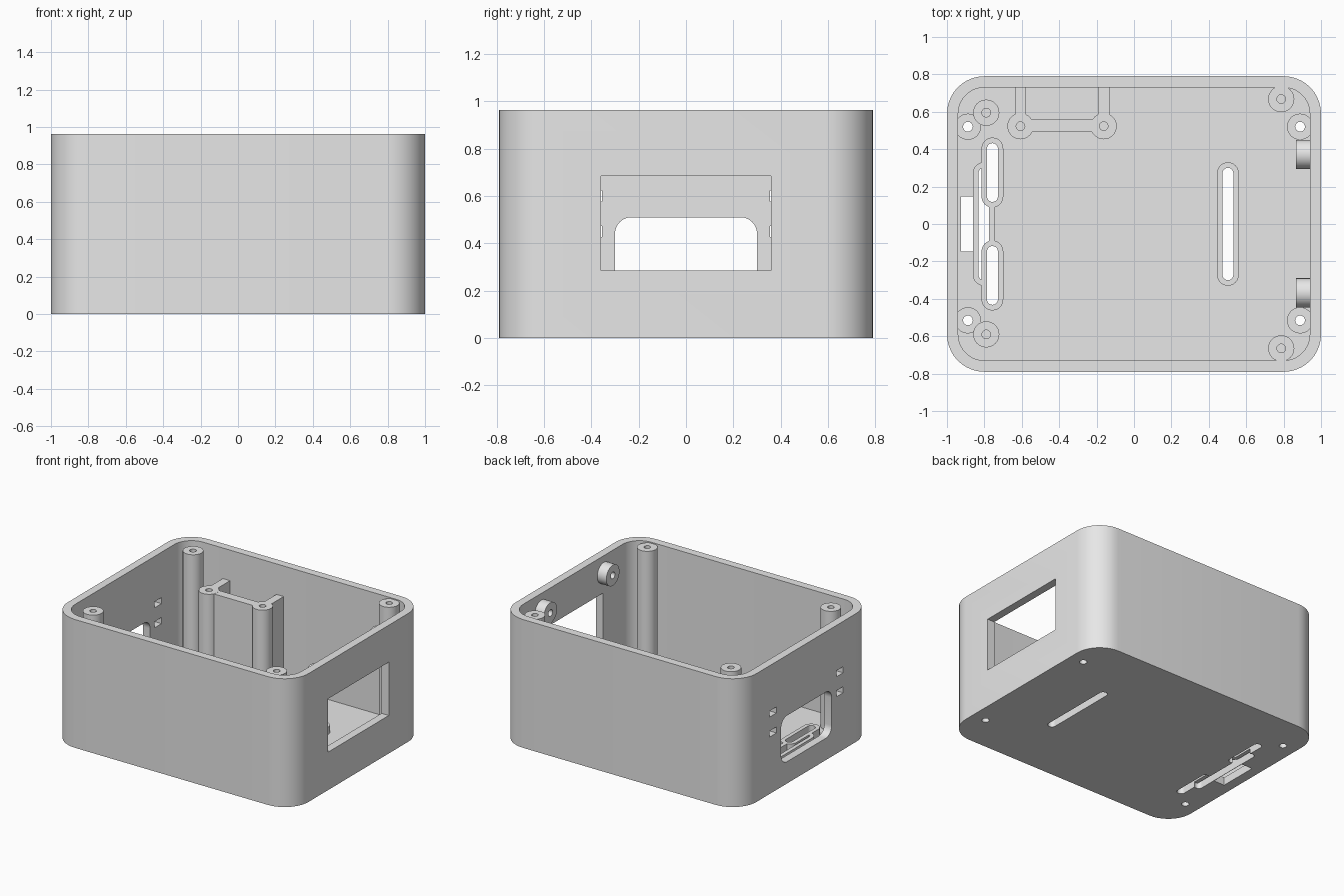
import bpy, bmesh, math

if "Cube" in bpy.data.objects:
    bpy.data.objects.remove(bpy.data.objects["Cube"], do_unlink=True)

GREY = (0.8, 0.8, 0.8, 1.0)
plastic = bpy.data.materials.new("grey plastic")
plastic.use_nodes = True
plastic.diffuse_color = GREY
plastic.node_tree.nodes["Principled BSDF"].inputs["Base Color"].default_value = GREY


def outline(cx, cy, hx, hy, r=0.0, seg=10):
    """Rounded rectangle; also gives slots, circles and plain boxes."""
    if r == 0:
        return [(cx + sx * hx, cy + sy * hy) for sx, sy in ((1, 1), (-1, 1), (-1, -1), (1, -1))]
    pts = []
    for q, (sx, sy) in enumerate(((1, 1), (-1, 1), (-1, -1), (1, -1))):
        for i in range(seg + 1):
            a = math.pi / 2 * (q + i / seg)
            p = (cx + sx * (hx - r) + r * math.cos(a), cy + sy * (hy - r) + r * math.sin(a))
            if not pts or math.dist(p, pts[-1]) > 1e-5:
                pts.append(p)
    if math.dist(pts[0], pts[-1]) < 1e-5:
        pts.pop()
    return pts


def circle(cx, cy, r):
    return outline(cx, cy, r, r, r, 8)


def prism(name, pts, lo, hi, axis="z"):
    """Extrude an outline along z, or a (y, z) outline along x."""
    bm = bmesh.new()
    place = (lambda p, t: (p[0], p[1], t)) if axis == "z" else (lambda p, t: (t, p[0], p[1]))
    low = [bm.verts.new(place(p, lo)) for p in pts]
    high = [bm.verts.new(place(p, hi)) for p in pts]
    bm.faces.new(low[::-1])
    bm.faces.new(high)
    n = len(pts)
    for i in range(n):
        j = (i + 1) % n
        bm.faces.new((low[i], low[j], high[j], high[i]))
    bmesh.ops.recalc_face_normals(bm, faces=bm.faces)
    mesh = bpy.data.meshes.new(name)
    bm.to_mesh(mesh)
    bm.free()
    mesh.materials.append(plastic)
    ob = bpy.data.objects.new(name, mesh)
    bpy.context.collection.objects.link(ob)
    return ob


def select(ob):
    bpy.ops.object.select_all(action="DESELECT")
    ob.select_set(True)
    bpy.context.view_layer.objects.active = ob


def cut(ob, pts, lo, hi, axis="z"):
    """Subtract a prism from a part."""
    tool = prism("cutter", pts, lo, hi, axis)
    tool.hide_render = True
    mod = ob.modifiers.new("cut", "BOOLEAN")
    mod.operation, mod.solver, mod.object = "DIFFERENCE", "EXACT", tool
    select(ob)
    bpy.ops.object.modifier_apply(modifier=mod.name)
    bpy.data.objects.remove(tool, do_unlink=True)


H, FLOOR, RIM = 0.963, 0.06, 0.115
POST_R, HOLE_R = 0.07, 0.023
parts = []

# Open box with rounded corners
case = prism("case", outline(0, 0, 1, 0.79, 0.2), 0, H)
cut(case, outline(0, 0, 0.94, 0.73, 0.14), FLOOR, H + 0.2)
parts.append(case)

# Display window in one end, rounded port in the other
cut(case, outline(0, 0.485, 0.36, 0.2), 0.9, 1.1, "x")
cut(case, outline(0, 0.337, 0.3, 0.173, 0.07), -1.1, -0.9, "x")

# Latch slots beside the port
for y in (-0.395, 0.395):
    for z in (0.45, 0.6):
        cut(case, outline(y, z, 0.04, 0.023), -1.1, -0.9, "x")

# Floor slots with raised rims
cut(case, outline(-0.88, 0, 0.045, 0.147), -0.1, FLOOR + 0.05)
strap_slots = [(0.502, 0, 0.3), (-0.803, 0, 0.3)]
side_slots = [(-0.757, s * 0.275, 0.157) for s in (1, -1)]
for x, y, half in strap_slots + side_slots:
    cut(case, outline(x, y, 0.029, half, 0.029), -0.1, FLOOR + 0.05)
for i, (x, y, half) in enumerate(strap_slots + side_slots):
    rim = prism("slot_rim_%d" % i, outline(x, y, 0.058, half + 0.03, 0.058), FLOOR - 0.02, RIM)
    cut(rim, outline(x, y, 0.029, half, 0.029), -0.1, RIM + 0.1)
    if (x, y, half) == strap_slots[1]:
        for sx, sy, sh in side_slots:
            cut(rim, outline(sx, sy, 0.057, sh + 0.029, 0.057), -0.1, RIM + 0.1)
    parts.append(rim)

# Tall lid posts with blind screw holes
for i, (x, y) in enumerate(((-0.79, 0.595), (-0.79, -0.59), (0.787, 0.668), (0.787, -0.665))):
    post = prism("lid_post_%d" % i, circle(x, y, POST_R), FLOOR - 0.02, H - 0.008)
    cut(post, circle(x, y, HOLE_R), H - 0.35, H + 0.1)
    parts.append(post)

# Short mounting posts drilled through the floor
for i, (sx, y) in enumerate(((1, 0.52), (1, -0.515), (-1, 0.52), (-1, -0.515))):
    x = sx * 0.888
    post = prism("floor_post_%d" % i, circle(x, y, POST_R), FLOOR - 0.02, RIM)
    for ob in (post, case):
        cut(ob, circle(x, y, HOLE_R + 0.003), -0.1, RIM + 0.1)
    parts.append(post)

# Board support: two posts, a web between them and ribs to the back wall
TOP = 0.735
for i, x in enumerate((-0.607, -0.162)):
    post = prism("board_post_%d" % i, circle(x, 0.523, POST_R), FLOOR - 0.02, TOP)
    cut(post, circle(x, 0.523, HOLE_R), TOP - 0.3, TOP + 0.1)
    parts.append(post)
    parts.append(prism("board_rib_%d" % i, outline(x, 0.66, 0.03, 0.085), FLOOR - 0.02, TOP - 0.001))
parts.append(prism("board_web", outline(-0.385, 0.525, 0.17, 0.033), FLOOR - 0.02, TOP - 0.001))

# Round bosses on the window wall
for i, y in enumerate((0.372, -0.368)):
    boss = prism("wall_boss_%d" % i, circle(y, 0.835, 0.078), 0.865, 0.96, "x")
    cut(boss, circle(y, 0.835, 0.025), 0.8, 0.94, "x")
    parts.append(boss)

for ob in parts:
    select(ob)
    bpy.ops.object.shade_smooth_by_angle(angle=math.radians(30))
